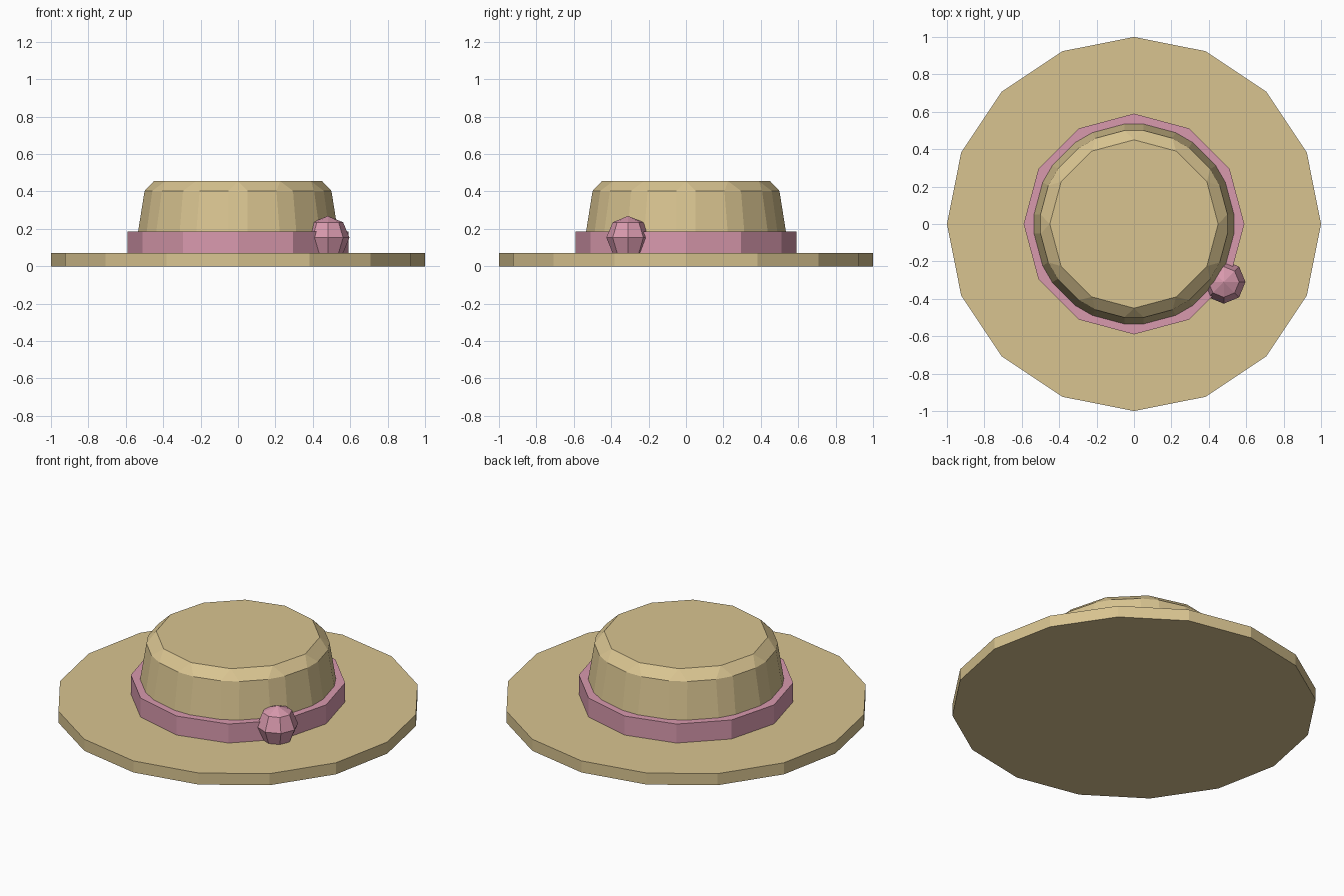
import bpy
import bmesh
import math
from mathutils import Matrix

cube = bpy.data.objects.get("Cube")
if cube:
    bpy.data.objects.remove(cube, do_unlink=True)


def material(name, rgb):
    mat = bpy.data.materials.new(name)
    mat.use_nodes = True
    color = (*rgb, 1)
    mat.diffuse_color = color
    mat.node_tree.nodes["Principled BSDF"].inputs["Base Color"].default_value = color
    return mat


def finish(name, bm, mat):
    bmesh.ops.recalc_face_normals(bm, faces=bm.faces)
    mesh = bpy.data.meshes.new(name)
    bm.to_mesh(mesh)
    bm.free()
    mesh.materials.append(mat)
    obj = bpy.data.objects.new(name, mesh)
    bpy.context.collection.objects.link(obj)
    return obj


def drum(name, mat, sides, bottom, top, r_bottom, r_top, chamfer=0):
    """Faceted, capped cylinder or cone with a corner on the +y axis."""
    bm = bmesh.new()
    place = Matrix.Translation((0, 0, (bottom + top) / 2))
    bmesh.ops.create_cone(bm, cap_ends=True, segments=sides, radius1=r_bottom,
                          radius2=r_top, depth=top - bottom, matrix=place)
    if chamfer:
        bmesh.ops.bevel(bm, geom=bm.edges[:], offset=chamfer, segments=1,
                        profile=0.5, affect='EDGES')
    return finish(name, bm, mat)


straw = material("straw", (0.69, 0.55, 0.28))
pink = material("pink ribbon", (0.69, 0.32, 0.42))

# Wide brim, ribbon band and chamfered crown
drum("brim", straw, 16, 0, 0.07, 1, 1)
drum("ribbon_band", pink, 12, 0.06, 0.185, 0.59, 0.59)
drum("crown", straw, 12, 0.01, 0.455, 0.576, 0.505, chamfer=0.053)

# Round ornament on the band
bm = bmesh.new()
bmesh.ops.create_uvsphere(bm, u_segments=8, v_segments=4, radius=0.116,
                          matrix=Matrix.Translation((0.48, -0.31, 0.153)))
finish("ribbon_knot", bm, pink)
